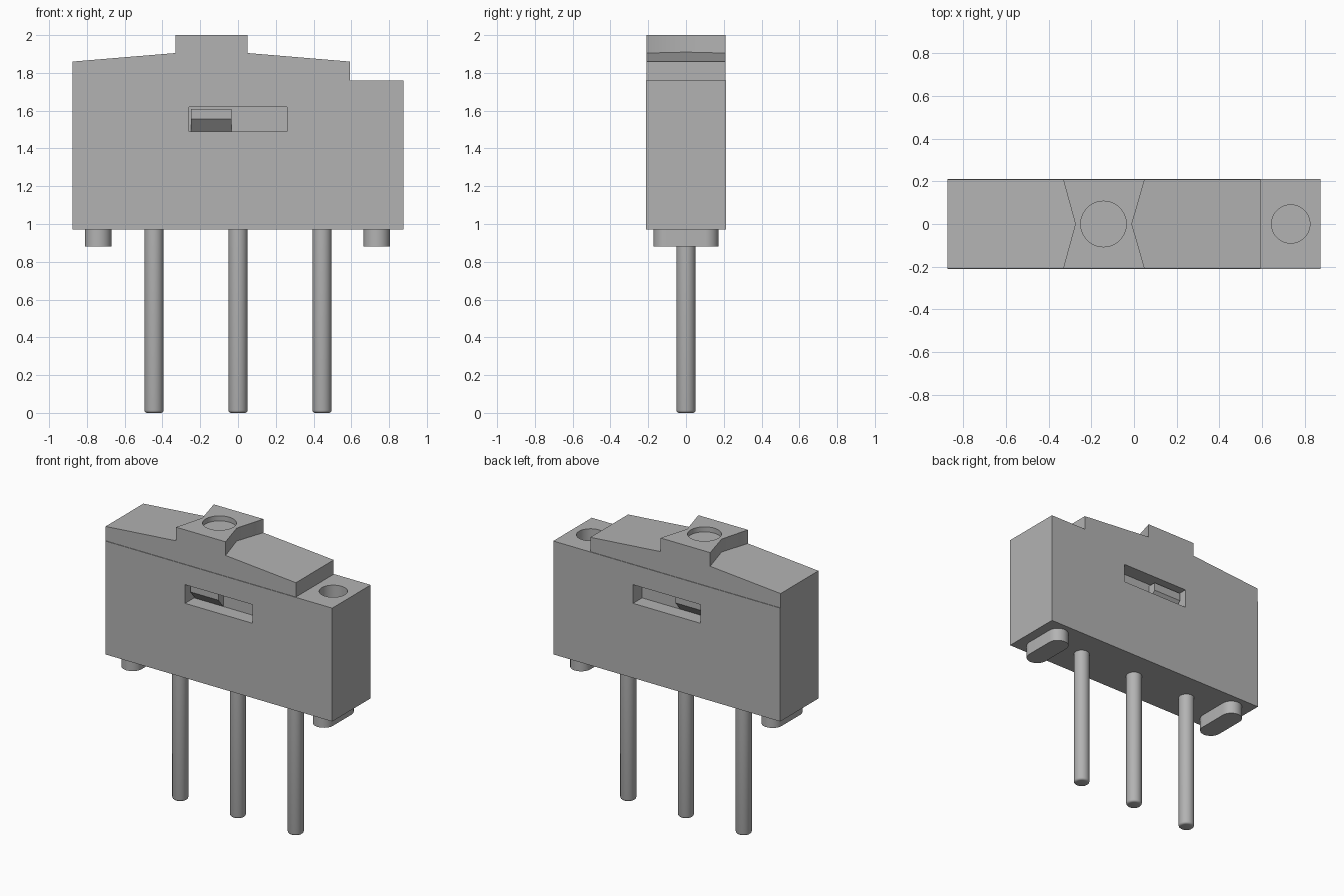
import bpy, bmesh, math
from mathutils import Vector

if "Cube" in bpy.data.objects:
    bpy.data.objects.remove(bpy.data.objects["Cube"], do_unlink=True)

GREY = (0.45, 0.45, 0.45, 1)
grey = bpy.data.materials.new("grey")
grey.use_nodes = True
grey.diffuse_color = GREY
grey.node_tree.nodes["Principled BSDF"].inputs["Base Color"].default_value = GREY


def prism(name, points, direction):
    """Extrude a closed polygon along a direction."""
    bm = bmesh.new()
    face = bm.faces.new([bm.verts.new(p) for p in points])
    out = bmesh.ops.extrude_face_region(bm, geom=[face])
    top = [v for v in out["geom"] if isinstance(v, bmesh.types.BMVert)]
    bmesh.ops.translate(bm, verts=top, vec=Vector(direction))
    bmesh.ops.recalc_face_normals(bm, faces=bm.faces)
    mesh = bpy.data.meshes.new(name)
    bm.to_mesh(mesh)
    bm.free()
    mesh.materials.append(grey)
    obj = bpy.data.objects.new(name, mesh)
    bpy.context.collection.objects.link(obj)
    return obj


def box(name, x0, x1, y0, y1, z0, z1):
    pts = [(x0, y0, z0), (x1, y0, z0), (x1, y1, z0), (x0, y1, z0)]
    return prism(name, pts, (0, 0, z1 - z0))


def stadium(name, x, r, straight, z0, z1, steps=24):
    """Upright cylinder, stretched along y when straight is above zero."""
    pts = []
    for side in (1, -1):
        start = 0 if side == 1 else math.pi
        for i in range(steps + (straight > 0)):
            a = start + math.pi * i / steps
            pts.append((x + r * math.cos(a), side * straight + r * math.sin(a), z0))
    return prism(name, pts, (0, 0, z1 - z0))


def activate(obj):
    bpy.ops.object.select_all(action='DESELECT')
    obj.select_set(True)
    bpy.context.view_layer.objects.active = obj


def boolean(obj, other, operation='DIFFERENCE'):
    mod = obj.modifiers.new("boolean", 'BOOLEAN')
    mod.operation, mod.object, mod.solver = operation, other, 'EXACT'
    activate(obj)
    bpy.ops.object.modifier_apply(modifier=mod.name)
    bpy.data.objects.remove(other, do_unlink=True)


def smooth(obj):
    activate(obj)
    bpy.ops.object.shade_smooth_by_angle(angle=math.radians(35))


HALF_Y, CAP_Y = 0.212, 0.208
SLOT_DEPTH, SLIDER_IN = 0.10, 0.045

# Housing with a window in both long sides and a round socket on the low end
housing = box("housing", -0.875, 0.875, -HALF_Y, HALF_Y, 0.97, 1.76)
for s in (-1, 1):
    ys = sorted((s * (HALF_Y - SLOT_DEPTH), s * 0.3))
    boolean(housing, box("window_cutter", -0.26, 0.26, *ys, 1.49, 1.62))
boolean(housing, stadium("socket_cutter", 0.735, 0.09, 0, 1.6, 1.9))
smooth(housing)

# Sloped cap with a waisted raised block and shallow dimple
profile = [(-0.875, 1.74), (0.592, 1.74), (0.592, 1.86), (0.05, 1.905),
           (-0.01, 1.91), (-0.275, 1.91), (-0.332, 1.905), (-0.875, 1.86)]
cap = prism("cap", [(x, -CAP_Y, z) for x, z in profile], (0, 2 * CAP_Y, 0))
waist = [(-0.332, -CAP_Y), (0.05, -CAP_Y), (-0.01, 0),
         (0.05, CAP_Y), (-0.332, CAP_Y), (-0.275, 0)]
block = prism("raised_block", [(x, y, 1.8) for x, y in waist], (0, 0, 0.2))
boolean(cap, block, 'UNION')
boolean(cap, stadium("dimple_cutter", -0.143, 0.107, 0, 1.965, 2.1))
smooth(cap)

# Slider seen in each window, with a slanted underside
for s, side in ((-1, "front"), (1, "back")):
    outer, inner = s * (HALF_Y - SLIDER_IN), s * (HALF_Y - SLOT_DEPTH - 0.01)
    section = [(inner, 1.49), (s * (HALF_Y - SLOT_DEPTH), 1.49),
               (outer, 1.555), (outer, 1.61), (inner, 1.61)]
    prism(side + "_slider", [(-0.25, y, z) for y, z in section], (0.215, 0, 0))

# Rounded feet at both ends
for x, side in ((-0.74, "right"), (0.735, "left")):
    smooth(stadium(side + "_foot", x, 0.07, 0.103, 0.88, 0.98))

# Three contact pins with softened tips
for x, side in ((-0.445, "right"), (0, "middle"), (0.445, "left")):
    pin = stadium(side + "_pin", x, 0.051, 0, 0, 0.98, 16)
    bm = bmesh.new()
    bm.from_mesh(pin.data)
    tip = [e for e in bm.edges if all(v.co.z < 0.01 for v in e.verts)]
    bmesh.ops.bevel(bm, geom=tip, offset=0.014, segments=3, profile=0.5, affect='EDGES')
    bm.to_mesh(pin.data)
    bm.free()
    smooth(pin)
